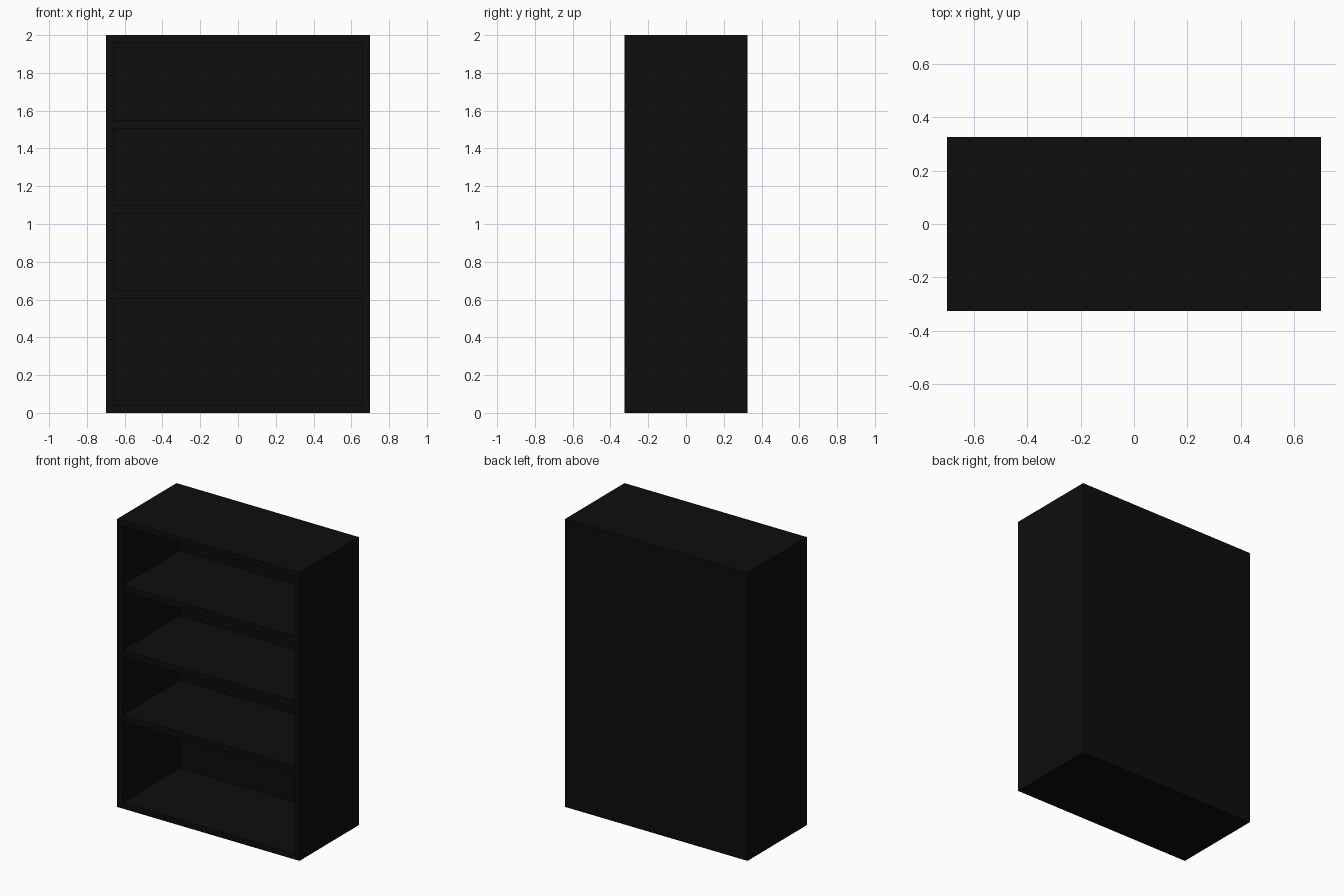
import bpy

if "Cube" in bpy.data.objects:
    bpy.data.objects.remove(bpy.data.objects["Cube"])

black = bpy.data.materials.new("black paint")
black.diffuse_color = (0.004, 0.004, 0.004, 1)
black.use_nodes = True
black.node_tree.nodes["Principled BSDF"].inputs["Base Color"].default_value = black.diffuse_color

W, D, H = 1.4, 0.65, 2.0   # overall size
T = 0.04                   # board thickness
BACK = 0.02                # back panel thickness


def board(name, lo, hi):
    """Box between two opposite corners."""
    bpy.ops.mesh.primitive_cube_add(size=1, location=[(a + b) / 2 for a, b in zip(lo, hi)])
    ob = bpy.context.object
    ob.name = name
    ob.scale = [b - a for a, b in zip(lo, hi)]
    bpy.ops.object.transform_apply(location=False, rotation=False, scale=True)
    ob.data.materials.append(black)


x, y = W / 2, D / 2
xi, yi = x - T, y - BACK

# Carcass
board("left_side", (-x, -y, 0), (-xi, y, H))
board("right_side", (xi, -y, 0), (x, y, H))
board("top_board", (-xi, -y, H - T), (xi, y, H))
board("bottom_board", (-xi, -y, 0), (xi, y, T))
board("back_panel", (-xi, yi, T), (xi, y, H - T))

# Shelves, evenly spaced
for i, top in enumerate((0.65, 1.10, 1.55)):
    board(f"shelf_{i + 1}", (-xi, -y, top - 0.045), (xi, yi, top))
